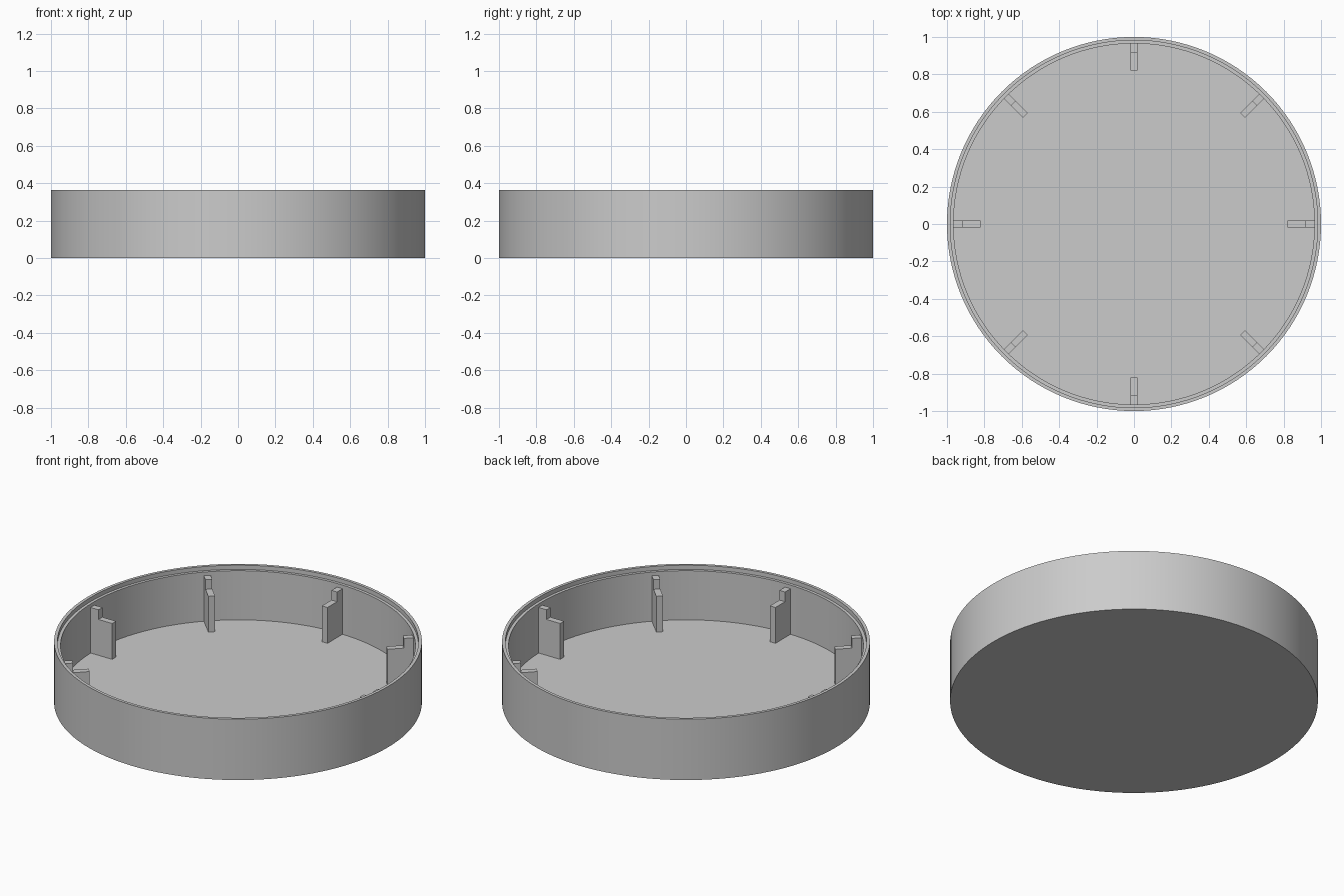
import bpy, bmesh, math
from mathutils import Matrix

cube = bpy.data.objects.get("Cube")
if cube:
    bpy.data.objects.remove(cube, do_unlink=True)

SEGMENTS = 128
HEIGHT, FLOOR, LEDGE = 0.365, 0.045, 0.34
INNER, LIP = 0.965, 0.982

grey = bpy.data.materials.new("light grey")
grey.use_nodes = True
colour = (0.6, 0.6, 0.6, 1)
grey.diffuse_color = colour
grey.node_tree.nodes["Principled BSDF"].inputs["Base Color"].default_value = colour


def finish(name, bm):
    bmesh.ops.recalc_face_normals(bm, faces=bm.faces)
    mesh = bpy.data.meshes.new(name)
    bm.to_mesh(mesh)
    bm.free()
    mesh.materials.append(grey)
    obj = bpy.data.objects.new(name, mesh)
    bpy.context.collection.objects.link(obj)
    return obj


# Round tray: outer wall, rim, recessed ledge, inner wall and floor
profile = [(1, 0), (1, HEIGHT), (LIP, HEIGHT), (LIP, LEDGE), (INNER, LEDGE), (INNER, FLOOR)]
bm = bmesh.new()
rings = []
for r, z in profile:
    rings.append([bm.verts.new((r * math.cos(a), r * math.sin(a), z))
                  for a in (math.tau * i / SEGMENTS for i in range(SEGMENTS))])
for low, high in zip(rings, rings[1:]):
    for i in range(SEGMENTS):
        j = (i + 1) % SEGMENTS
        bm.faces.new((low[i], low[j], high[j], high[i]))
bm.faces.new(rings[0])
bm.faces.new(rings[-1])
tray = finish("tray", bm)
bpy.context.view_layer.objects.active = tray
tray.select_set(True)
bpy.ops.object.shade_smooth_by_angle(angle=math.radians(30))
tray.select_set(False)

# Eight stepped support ribs, rooted slightly in the wall and floor
WIDTH, SHELF, TOP = 0.037, 0.26, 0.318
outline = [(0.822, FLOOR - 0.01), (0.97, FLOOR - 0.01), (0.97, TOP),
           (0.913, TOP), (0.913, SHELF), (0.822, SHELF)]
for n in range(8):
    bm = bmesh.new()
    side = bm.faces.new([bm.verts.new((x, -WIDTH / 2, z)) for x, z in outline])
    ext = bmesh.ops.extrude_face_region(bm, geom=[side], use_keep_orig=True)
    moved = [v for v in ext["geom"] if isinstance(v, bmesh.types.BMVert)]
    bmesh.ops.translate(bm, verts=moved, vec=(0, WIDTH, 0))
    bm.transform(Matrix.Rotation(n * math.tau / 8, 4, "Z"))
    finish(f"support_rib_{n + 1}", bm)
